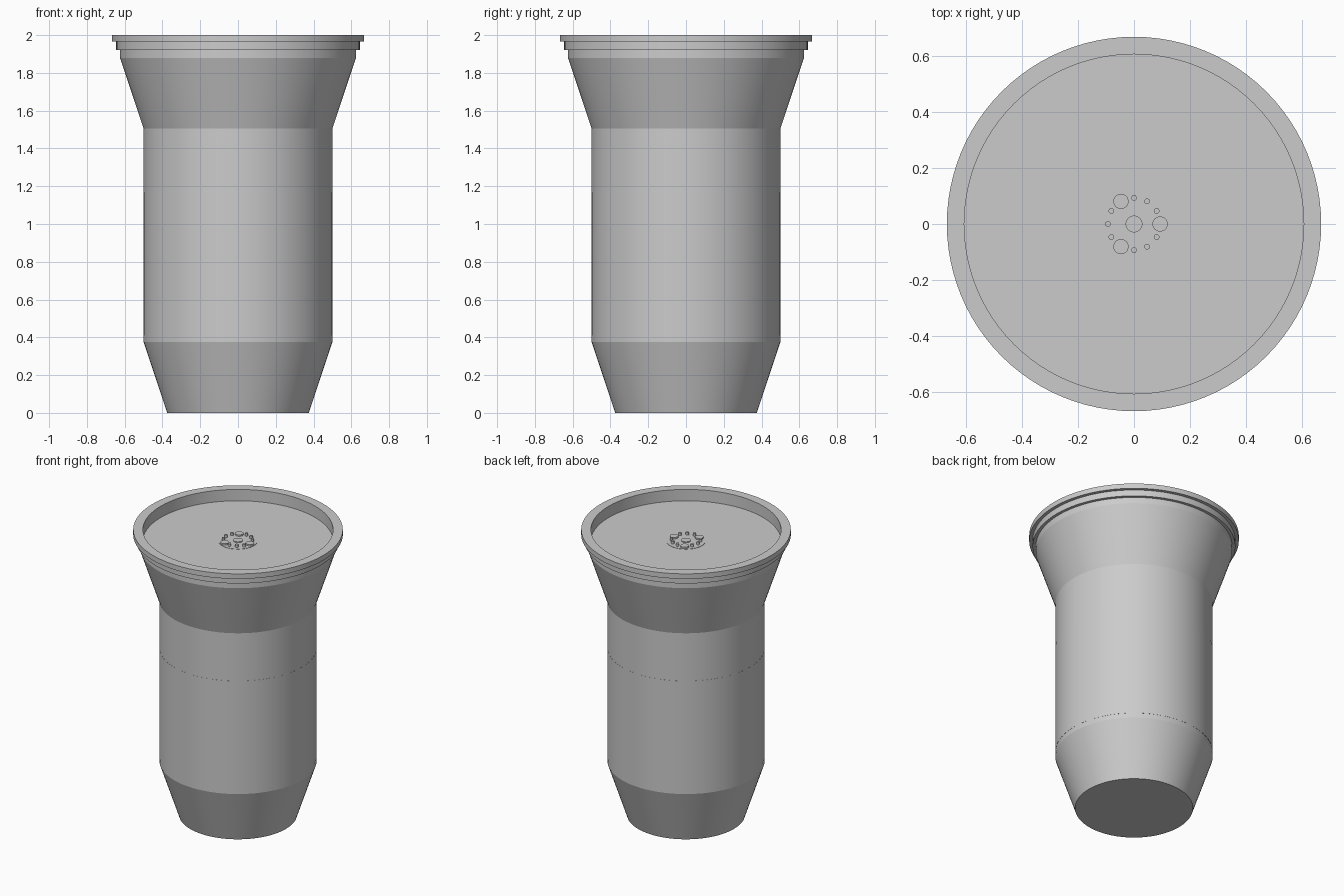
import bpy, bmesh
from math import sin, cos, pi, radians

cube = bpy.data.objects.get("Cube")
if cube:
    bpy.data.objects.remove(cube, do_unlink=True)

grey = bpy.data.materials.new("plain grey")
grey.use_nodes = True
colour = (0.6, 0.6, 0.6, 1)
grey.diffuse_color = colour
grey.node_tree.nodes["Principled BSDF"].inputs["Base Color"].default_value = colour


def lathe(name, profile, centres=((0, 0),), sides=96):
    """Turn a (radius, height) profile at each centre; both ends are capped."""
    bm = bmesh.new()
    for cx, cy in centres:
        rings = [[bm.verts.new((cx + r * cos(2 * pi * i / sides),
                                cy + r * sin(2 * pi * i / sides), z))
                  for i in range(sides)] for r, z in profile]
        for low, high in zip(rings, rings[1:]):
            for i in range(sides):
                j = (i + 1) % sides
                bm.faces.new((low[i], low[j], high[j], high[i]))
        bm.faces.new(rings[0][::-1])
        bm.faces.new(rings[-1])
    mesh = bpy.data.meshes.new(name)
    bm.to_mesh(mesh)
    bm.free()
    mesh.materials.append(grey)
    obj = bpy.data.objects.new(name, mesh)
    bpy.context.collection.objects.link(obj)
    bpy.ops.object.select_all(action="DESELECT")
    obj.select_set(True)
    bpy.context.view_layer.objects.active = obj
    bpy.ops.object.shade_smooth_by_angle(angle=radians(10))
    return obj


def peg(radius, height):
    return [(radius, FLOOR - 0.01), (radius, FLOOR + height)]


def on_ring(step):
    return RING * cos(step * pi / 6), RING * sin(step * pi / 6)


FLOOR, RING = 1.92, 0.093

# Vessel: tapered foot, straight barrel, flared neck, stepped rim, shallow tray
lathe("body", [
    (0.375, 0), (0.5, 0.376), (0.5, 1.505), (0.625, 1.88),
    (0.625, 1.922), (0.645, 1.922), (0.645, 1.965), (0.667, 1.965),
    (0.667, 2), (0.605, 2), (0.605, FLOOR)])

# Thin sleeve around the barrel
lathe("sleeve", [(0.499, 0.41), (0.501, 0.41), (0.501, 1.17), (0.499, 1.17)])

# Hub plate with a ring of three large and nine small pegs
lathe("hub_plate", peg(0.125, 0.002))
lathe("centre_peg", peg(0.03, 0.008), sides=32)
lathe("large_pegs", peg(0.027, 0.012), [on_ring(s) for s in range(0, 12, 4)], 32)
lathe("small_pegs", peg(0.01, 0.02), [on_ring(s) for s in range(12) if s % 4], 24)
